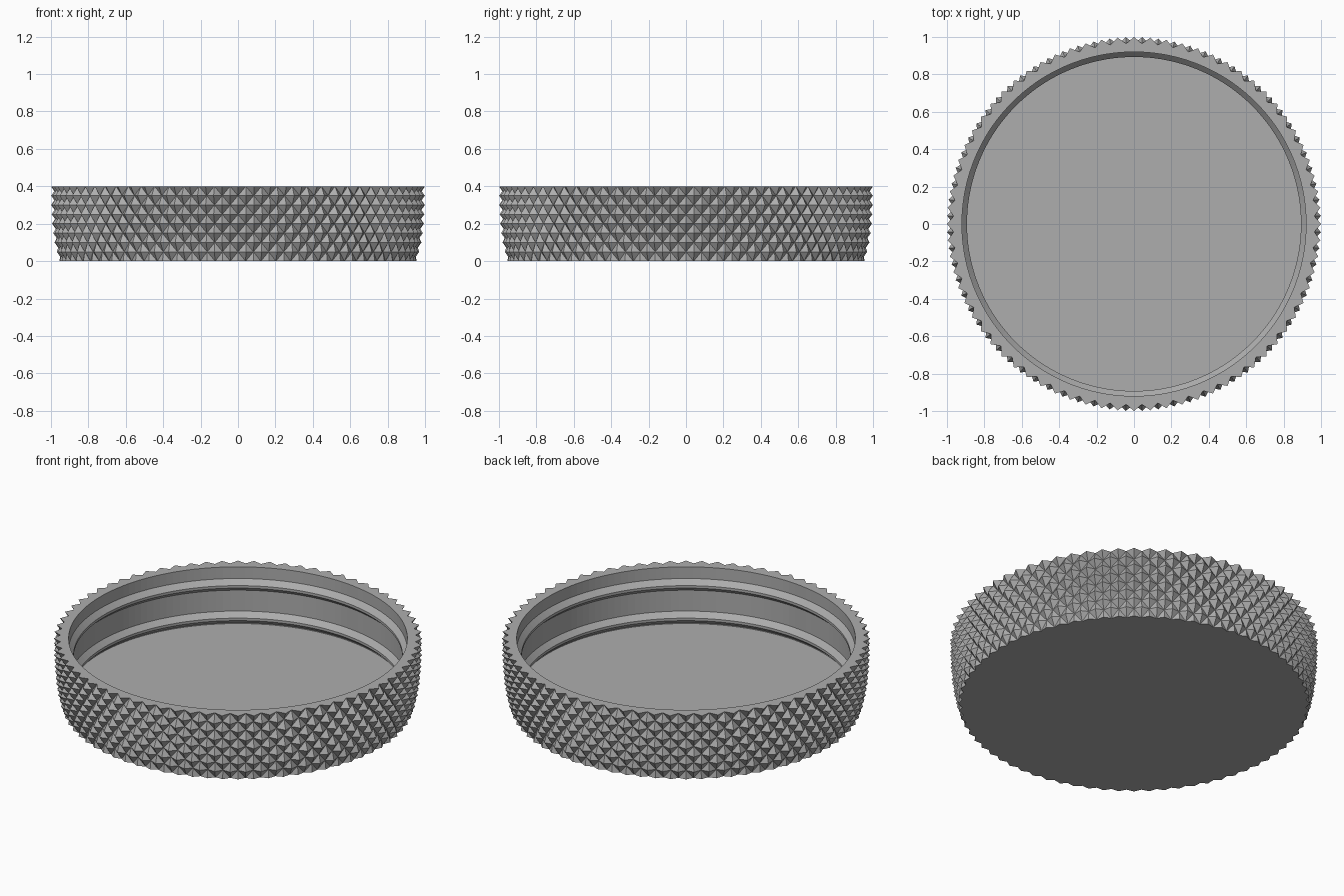
import bpy, bmesh, math

if "Cube" in bpy.data.objects:
    bpy.data.objects.remove(bpy.data.objects["Cube"])

HEIGHT = 0.4
TEETH = 72          # pyramids around one row
LEVELS = 8          # half-rows of the knurl
RIM_R = 0.92        # inner wall radius

grey = bpy.data.materials.new("plain grey")
grey.use_nodes = True
grey.diffuse_color = (0.42, 0.42, 0.42, 1)
grey.node_tree.nodes["Principled BSDF"].inputs["Base Color"].default_value = (0.42, 0.42, 0.42, 1)


def finish(bm, name):
    bmesh.ops.recalc_face_normals(bm, faces=bm.faces)
    mesh = bpy.data.meshes.new(name)
    bm.to_mesh(mesh)
    bm.free()
    mesh.materials.append(grey)
    obj = bpy.data.objects.new(name, mesh)
    bpy.context.collection.objects.link(obj)
    return obj


def ring(bm, r, z, n, offset=0):
    return [bm.verts.new((r * math.cos(math.tau * (i + offset) / n),
                          r * math.sin(math.tau * (i + offset) / n), z)) for i in range(n)]


def bridge(bm, a, b):
    n = len(a)
    for i in range(n):
        j = (i + 1) % n
        bm.faces.new((a[i], a[j], b[j], b[i]))


# Knurled lid: peaks and valleys alternate, split along the valleys
bm = bmesh.new()
n = TEETH * 2
rows = []
for k in range(LEVELS + 1):
    t = k / LEVELS
    peak = 1.0 - 0.045 * (1 - t) ** 3
    depth = 0.02 + 0.015 * min(1, 2 * t)
    row = ring(bm, peak, HEIGHT * t, n)
    for i, v in enumerate(row):
        if (i + k) % 2:
            v.co.xy *= (peak - depth) / peak
    rows.append(row)
for k in range(LEVELS):
    for i in range(n):
        j = (i + 1) % n
        a, b, c, d = rows[k][i], rows[k][j], rows[k + 1][j], rows[k + 1][i]
        if (i + k) % 2:
            a, b, c, d = b, c, d, a
        bm.faces.new((a, b, d))
        bm.faces.new((b, c, d))
bm.faces.new(rows[0])

# Flat rim, inner wall with two thread ridges, and floor
profile = [(RIM_R, HEIGHT), (RIM_R, 0.33), (0.893, 0.30), (0.893, 0.285), (RIM_R, 0.26),
           (RIM_R, 0.135), (0.893, 0.105), (0.893, 0.09), (RIM_R, 0.065), (RIM_R, 0.06)]
prev = rows[-1]
for r, z in profile:
    cur = ring(bm, r, z, n)
    bridge(bm, prev, cur)
    prev = cur
bm.faces.new(prev)
finish(bm, "knurled_lid")
